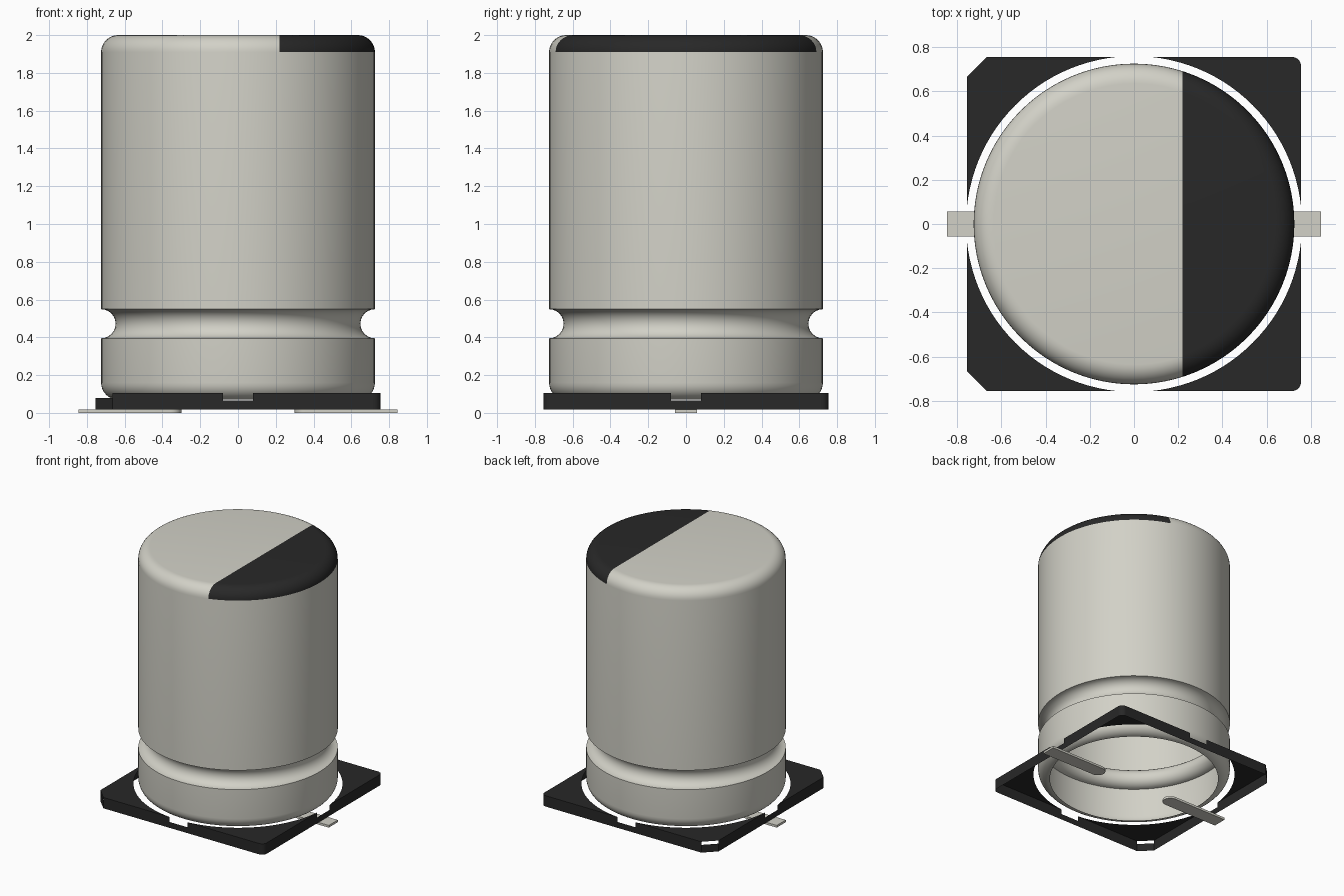
import bpy, bmesh
from math import sin, cos, pi, asin
from mathutils import Vector

cube = bpy.data.objects.get("Cube")
if cube:
    bpy.data.objects.remove(cube, do_unlink=True)


def material(name, color):
    m = bpy.data.materials.new(name)
    m.use_nodes = True
    m.diffuse_color = (*color, 1)
    m.node_tree.nodes["Principled BSDF"].inputs["Base Color"].default_value = (*color, 1)
    return m


METAL = material("pale_metal", (0.645, 0.638, 0.572))
BLACK = material("black_plastic", (0.021, 0.021, 0.021))


def finish(name, bm, mats, smooth=False):
    mesh = bpy.data.meshes.new(name)
    bm.to_mesh(mesh)
    bm.free()
    obj = bpy.data.objects.new(name, mesh)
    bpy.context.collection.objects.link(obj)
    for m in mats:
        mesh.materials.append(m)
    if smooth:
        bpy.ops.object.select_all(action='DESELECT')
        obj.select_set(True)
        bpy.context.view_layer.objects.active = obj
        bpy.ops.object.shade_smooth_by_angle(angle=pi / 6)
    return obj


def arc(cx, cy, r, start, end, steps):
    angles = [start + (end - start) * i / steps for i in range(steps + 1)]
    return [(cx + r * cos(a), cy + r * sin(a)) for a in angles]


# Can: revolved profile with rounded ends, a crimped groove and an open bottom
RADIUS, FILLET = 0.725, 0.09
BOTTOM, TOP = 0.07, 2.0
GROOVE_Z, GROOVE_R = 0.472, 0.077
STRIPE_X = 0.22
inner = RADIUS - FILLET
profile = (arc(inner, BOTTOM + FILLET, FILLET, -pi / 2, 0, 8)
           + arc(RADIUS, GROOVE_Z, GROOVE_R, 3 * pi / 2, pi / 2, 12)
           + arc(inner, TOP - FILLET, FILLET, 0, pi / 2, 8))

bm = bmesh.new()
verts = [bm.verts.new((r, 0, z)) for r, z in profile]
edges = [bm.edges.new(pair) for pair in zip(verts, verts[1:])]
bmesh.ops.spin(bm, geom=verts + edges, cent=(0, 0, 0), axis=(0, 0, 1),
               angle=2 * pi, steps=96, use_duplicate=False)
bmesh.ops.remove_doubles(bm, verts=bm.verts, dist=0.0005)
rim = [e for e in bm.edges if e.is_boundary and e.verts[0].co.z > 1]
bmesh.ops.contextual_create(bm, geom=rim)
bmesh.ops.recalc_face_normals(bm, faces=bm.faces)

# Polarity stripe: cut the cap and colour one side
cap = [f for f in bm.faces if f.calc_center_median().z > TOP - FILLET]
parts = set(cap)
for f in cap:
    parts.update(f.edges)
    parts.update(f.verts)
bmesh.ops.bisect_plane(bm, geom=list(parts), dist=0.0005,
                       plane_co=(STRIPE_X, 0, 0), plane_no=(1, 0, 0))
for f in bm.faces:
    c = f.calc_center_median()
    f.material_index = int(c.z > TOP - FILLET and c.x > STRIPE_X)
finish("can", bm, [METAL, BLACK], smooth=True)

# Base: hollow plate in four corners around the can, joined by low side walls
HALF, NOTCH, CHAMFER, ROUND = 0.755, 0.08, 0.09, 0.04
LOW, STEP, CHAMFER_TOP, HIGH = 0.018, 0.065, 0.08, 0.105
HOLE = (HALF ** 2 + NOTCH ** 2) ** 0.5
tilt = asin(NOTCH / HOLE)

bm = bmesh.new()


def wall(a, b, top):
    ring = [(*a, LOW), (*b, LOW), (*b, top), (*a, top)]
    bm.faces.new([bm.verts.new(p) for p in ring])


for sx in (-1, 1):
    for sy in (-1, 1):
        if sx < 0:
            corner = [(HALF, HALF - CHAMFER), (HALF - CHAMFER, HALF)]
        else:
            corner = arc(HALF - ROUND, HALF - ROUND, ROUND, 0, pi / 2, 5)
        outer = [(HALF, NOTCH)] + corner + [(NOTCH, HALF)]
        hole = arc(0, 0, HOLE, pi / 2 - tilt, tilt, 24)[1:-1]
        place = lambda p: (sx * p[0], sy * p[1])
        top_points = [place(p) for p in outer + hole]
        if sx * sy < 0:
            top_points.reverse()
        bm.faces.new([bm.verts.new((*p, HIGH)) for p in top_points])
        for i, (a, b) in enumerate(zip(outer, outer[1:])):
            cut = sx < 0 and i == 1
            ends = (place(a), place(b)) if sx * sy > 0 else (place(b), place(a))
            wall(*ends, CHAMFER_TOP if cut else HIGH)
for s in (-1, 1):
    wall((s * HALF, -s * NOTCH), (s * HALF, s * NOTCH), STEP)
    wall((s * NOTCH, s * HALF), (-s * NOTCH, s * HALF), STEP)
bmesh.ops.remove_doubles(bm, verts=bm.verts, dist=0.0005)
finish("base", bm, [BLACK])

# Terminals: flat strips with rounded inner ends
PIN_W, PIN_IN, PIN_OUT, PIN_H = 0.057, 0.3, 0.845, 0.018
for side, name in ((1, "left_terminal"), (-1, "right_terminal")):
    outline = ([(PIN_OUT, -PIN_W), (PIN_OUT, PIN_W)]
               + arc(PIN_IN + PIN_W, 0, PIN_W, pi / 2, 3 * pi / 2, 12))
    bm = bmesh.new()
    face = bm.faces.new([bm.verts.new((side * x, y, 0)) for x, y in outline])
    grown = bmesh.ops.extrude_face_region(bm, geom=[face])["geom"]
    bmesh.ops.translate(bm, vec=Vector((0, 0, PIN_H)),
                        verts=[g for g in grown if isinstance(g, bmesh.types.BMVert)])
    if not any(f.normal.z < 0 and f.calc_center_median().z < 0.001 for f in bm.faces):
        bottom = [v for v in bm.verts if v.co.z < 0.001]
        if not any(all(v in bottom for v in f.verts) for f in bm.faces):
            bm.faces.new(bottom)
    bmesh.ops.recalc_face_normals(bm, faces=bm.faces)
    finish(name, bm, [METAL], smooth=True)
